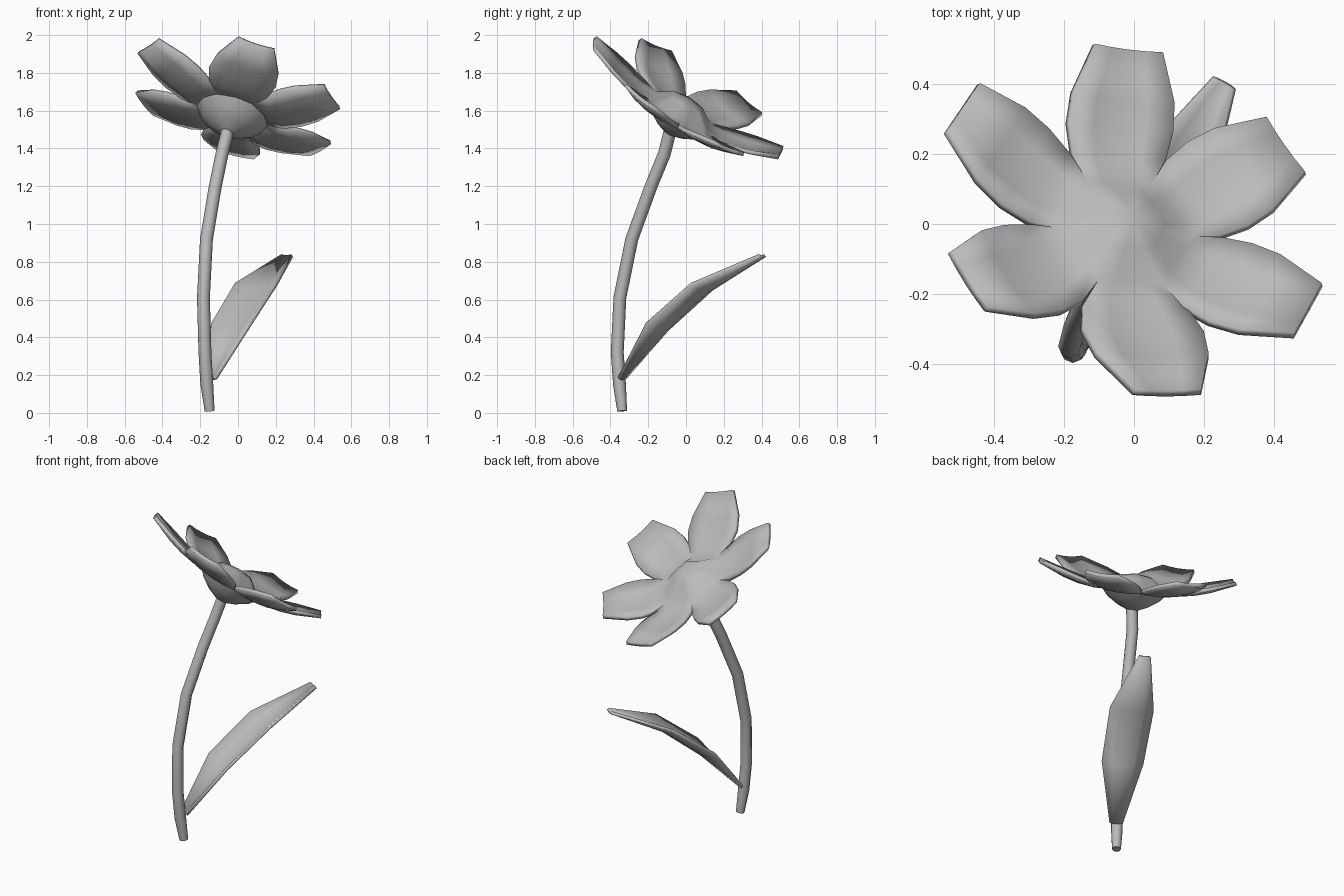
import bpy, bmesh, math
from mathutils import Vector

cube = bpy.data.objects.get("Cube")
if cube:
    bpy.data.objects.remove(cube, do_unlink=True)

GREY = (0.5, 0.5, 0.5, 1)
grey = bpy.data.materials.new("plain grey")
grey.use_nodes = True
grey.diffuse_color = GREY
grey.node_tree.nodes["Principled BSDF"].inputs["Base Color"].default_value = GREY


def finish(name, bm, thickness=0, angle=40, upward=None):
    """Turn a bmesh into a smooth shaded, optionally thickened, object."""
    bmesh.ops.remove_doubles(bm, verts=bm.verts, dist=0.001)
    bmesh.ops.recalc_face_normals(bm, faces=bm.faces)
    if upward and sum(f.normal.dot(upward) for f in bm.faces) < 0:
        bmesh.ops.reverse_faces(bm, faces=bm.faces)
    mesh = bpy.data.meshes.new(name)
    bm.to_mesh(mesh)
    bm.free()
    obj = bpy.data.objects.new(name, mesh)
    bpy.context.collection.objects.link(obj)
    mesh.materials.append(grey)
    if thickness:
        mod = obj.modifiers.new("thickness", 'SOLIDIFY')
        mod.thickness = thickness
        mod.offset = -1
    bpy.ops.object.select_all(action='DESELECT')
    obj.select_set(True)
    bpy.context.view_layer.objects.active = obj
    bpy.ops.object.shade_smooth_by_angle(angle=math.radians(angle))


def strip(bm, rows, close=False):
    """Bridge successive rows of points with quads."""
    rows = [[bm.verts.new(p) for p in row] for row in rows]
    for a, b in zip(rows, rows[1:]):
        for i in range(len(a) if close else len(a) - 1):
            j = (i + 1) % len(a)
            bm.faces.new((a[i], a[j], b[j], b[i]))
    return rows


def ring(center, u, v, radius, sides):
    steps = [math.tau * i / sides for i in range(sides)]
    return [center + radius * (u * math.cos(t) + v * math.sin(t)) for t in steps]


# Flower frame: axis tilts up, back and slightly to the left
center = Vector((-0.02, -0.012, 1.61))
axis = Vector((0.27, 0.51, 0.815)).normalized()
back = Vector((-0.1, 0.85, -0.52))
back = (back - axis * back.dot(axis)).normalized()
side = axis.cross(back)

# Blossom: six cupped petals around one domed disc
# Rows: reach, half width, height, edge lift
DOME = [(0.09, 0.052, 0.042, 0), (0.165, 0.0953, -0.022, 0)]
PETAL = [(0.25, 0.138, -0.026, 0.016), (0.34, 0.155, -0.012, 0.026),
         (0.43, 0.15, 0.014, 0.026), (0.575, 0.1, 0.076, 0.008)]
# Each petal's own turn in degrees, length change and extra half width
VARIATION = [(-4, -0.02, 0), (-4, 0, 0), (-4, 0, 0),
             (4, 0.01, 0.025), (0, -0.012, 0), (-1, -0.03, 0)]
bm = bmesh.new()
for k, (turn, extra, wider) in enumerate(VARIATION):
    rows = []
    for i, (reach, half, height, lift) in enumerate(DOME + PETAL):
        share = max(0, i - 1) / len(PETAL)
        t = math.radians(60 * k + turn * share)
        out = back * math.cos(t) + side * math.sin(t)
        across = axis.cross(out)
        mid = center + out * (reach + extra * share) + axis * height
        half += wider * math.sin(math.pi * share)
        rows.append([mid + across * (half * s) + axis * (lift * s * s)
                     for s in (-1, -0.5, 0, 0.5, 1)])
    first = strip(bm, rows)[0]
    hub = bm.verts.new(center + axis * 0.058)
    for a, b in zip(first, first[1:]):
        bm.faces.new((hub, a, b))
finish("blossom", bm, 0.022, 45, axis)

# Flower cup: bowl joining the petals to the stem
bm = bmesh.new()
strip(bm, [ring(center - axis * d, back, side, r, 12)
           for d, r in ((0.155, 0.035), (0.132, 0.09), (0.09, 0.155), (0.042, 0.195))],
      close=True)
finish("flower_cup", bm, 0, 60)

# Stem: bent tube
PATH = [(-0.15, -0.338, 0.01), (-0.165, -0.352, 0.15), (-0.175, -0.364, 0.32),
        (-0.183, -0.35, 0.61), (-0.167, -0.287, 0.92), (-0.12, -0.185, 1.2),
        (-0.085, -0.115, 1.37), (-0.05, -0.08, 1.51)]
path = [Vector(p) for p in PATH]
rings = []
for i, p in enumerate(path):
    along = (path[min(i + 1, len(path) - 1)] - path[max(i - 1, 0)]).normalized()
    u = Vector((0, 1, 0)).cross(along).normalized()
    rings.append(ring(p, u, along.cross(u), 0.026 if i == 0 else 0.034, 8))
bm = bmesh.new()
rows = strip(bm, rings, close=True)
for end in (rows[0], rows[-1]):
    bm.faces.new(end)
finish("stem", bm, 0, 50)

# Leaf: channelled blade rising from the stem
LEAF = [(-0.15, -0.345, 0.19, 0.03, 0.005), (-0.04, -0.155, 0.478, 0.115, 0.052),
        (0.09, 0.085, 0.688, 0.122, 0.042), (0.255, 0.398, 0.84, 0.03, 0.005)]
across = Vector((0.87, -0.49, 0))
up = Vector((-0.29, -0.52, 0.79)).normalized()
bm = bmesh.new()
strip(bm, [[Vector((x, y, z)) + across * (half * s) - up * (dip * (1 - s * s))
            for s in (-1, -0.5, 0, 0.5, 1)] for x, y, z, half, dip in LEAF])
finish("leaf", bm, 0.018, 45, up)
